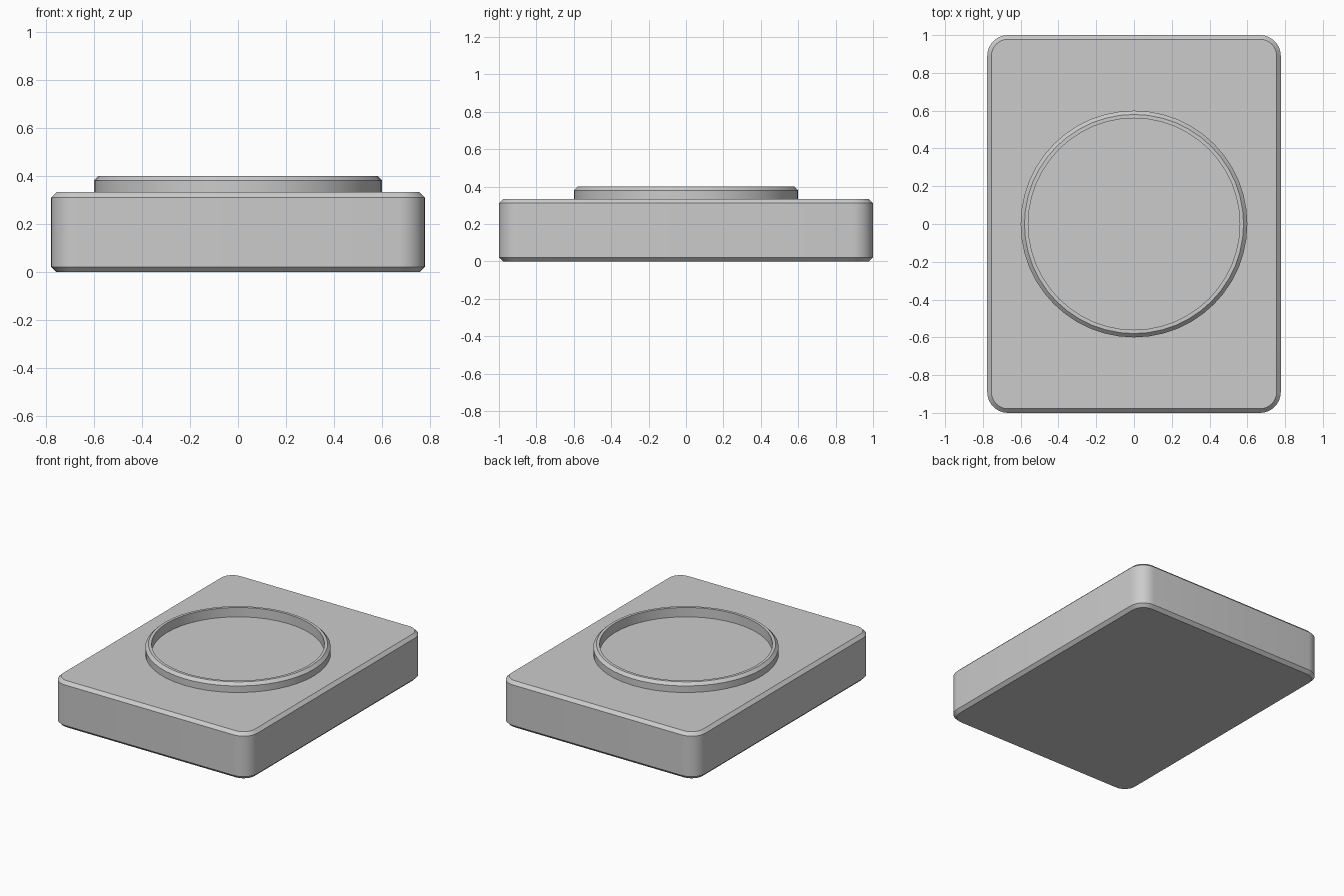
import bpy, bmesh, math

cube = bpy.data.objects.get("Cube")
if cube:
    bpy.data.objects.remove(cube, do_unlink=True)

grey = bpy.data.materials.new("light_grey")
grey.use_nodes = True
COLOUR = (0.6, 0.6, 0.6, 1)
grey.diffuse_color = COLOUR
grey.node_tree.nodes["Principled BSDF"].inputs["Base Color"].default_value = COLOUR


def rounded_rectangle(half_x, half_y, radius, steps=8):
    points = []
    for corner, (sx, sy) in enumerate([(1, 1), (-1, 1), (-1, -1), (1, -1)]):
        for i in range(steps + 1):
            a = (corner + i / steps) * math.pi / 2
            points.append((sx * (half_x - radius) + radius * math.cos(a),
                           sy * (half_y - radius) + radius * math.sin(a)))
    return points


def circle(radius, sides=48):
    return [(radius * math.cos(math.tau * i / sides),
             radius * math.sin(math.tau * i / sides)) for i in range(sides)]


def loft(name, sections, closed=False):
    """Bridge (outline, height) sections; cap the ends or join them in a loop."""
    bm = bmesh.new()
    loops = [[bm.verts.new((x, y, z)) for x, y in outline] for outline, z in sections]
    pairs = list(zip(loops, loops[1:]))
    if closed:
        pairs.append((loops[-1], loops[0]))
    else:
        bm.faces.new(loops[0])
        bm.faces.new(loops[-1])
    for low, high in pairs:
        for i in range(len(low)):
            j = (i + 1) % len(low)
            bm.faces.new((low[i], low[j], high[j], high[i]))
    bmesh.ops.recalc_face_normals(bm, faces=bm.faces)
    mesh = bpy.data.meshes.new(name)
    bm.to_mesh(mesh)
    bm.free()
    mesh.materials.append(grey)
    obj = bpy.data.objects.new(name, mesh)
    bpy.context.collection.objects.link(obj)
    bpy.ops.object.select_all(action="DESELECT")
    obj.select_set(True)
    bpy.context.view_layer.objects.active = obj
    bpy.ops.object.shade_smooth_by_angle(angle=math.radians(30))
    return obj


# Slab with rounded corners and chamfered top and bottom rims
HALF_X, HALF_Y, TOP, CHAMFER, RADIUS = 0.777, 1.0, 0.333, 0.022, 0.11
outer = rounded_rectangle(HALF_X, HALF_Y, RADIUS)
inset = rounded_rectangle(HALF_X - CHAMFER, HALF_Y - CHAMFER, RADIUS - CHAMFER)
loft("base_slab", [(inset, 0), (outer, CHAMFER), (outer, TOP - CHAMFER), (inset, TOP)])

# Raised ring with a chamfered outer lip, seated slightly into the slab
SEAT = TOP - 0.01
loft("raised_ring", [(circle(0.56), SEAT), (circle(0.6), SEAT), (circle(0.6), 0.38),
                     (circle(0.58), 0.4), (circle(0.56), 0.4)], closed=True)
